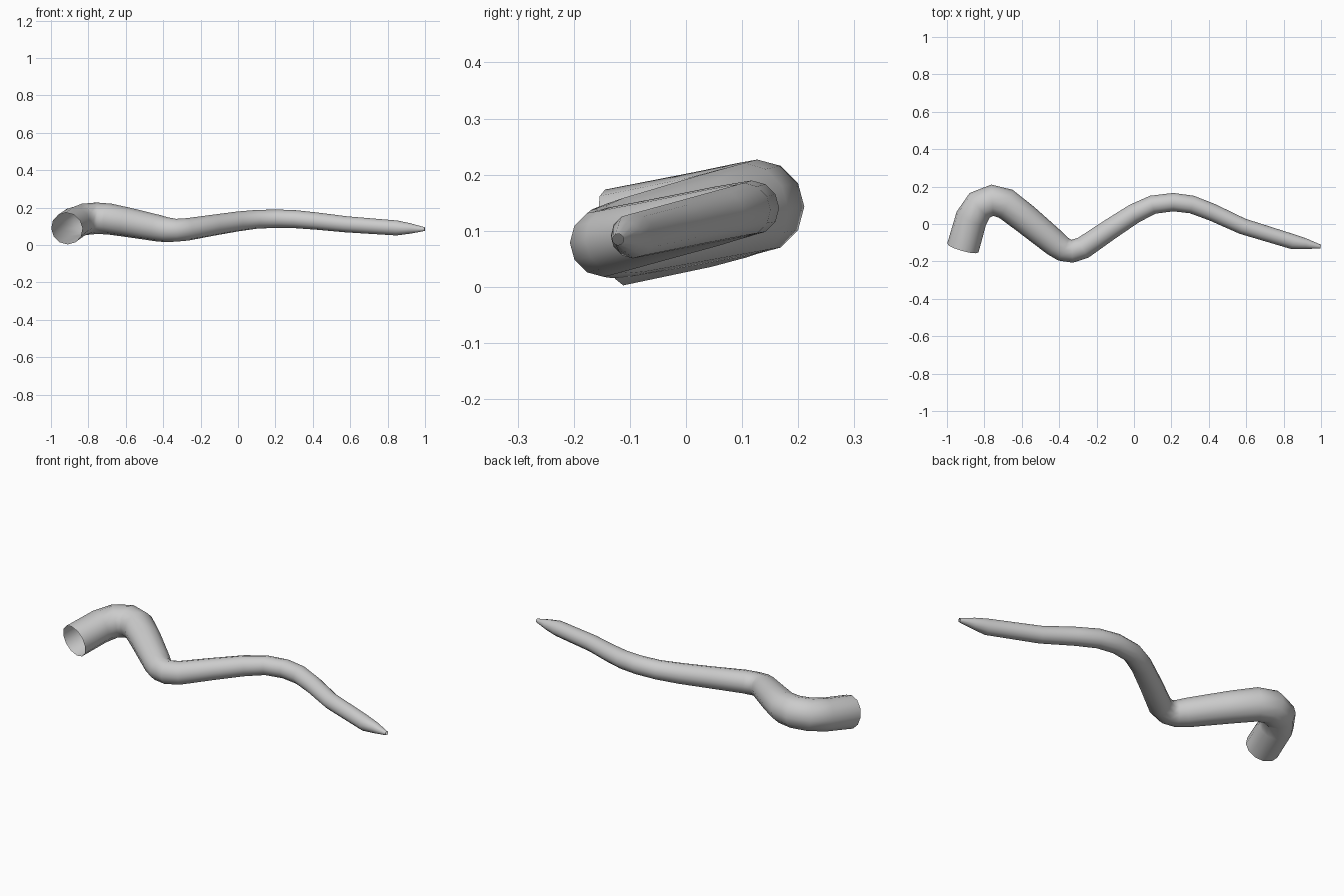
import bpy

if "Cube" in bpy.data.objects:
    bpy.data.objects.remove(bpy.data.objects["Cube"])

# Centre line (x, y) and radius; the path lies in a gently tilted plane
PATH = [
    (-0.915, -0.128, 0.087), (-0.87, 0.03, 0.086), (-0.825, 0.10, 0.085),
    (-0.757, 0.127, 0.084), (-0.685, 0.108, 0.083), (-0.58, 0.027, 0.079),
    (-0.42, -0.105, 0.071), (-0.378, -0.135, 0.066), (-0.33, -0.146, 0.061),
    (-0.27, -0.126, 0.060), (-0.13, -0.03, 0.056), (0.0, 0.055, 0.053),
    (0.10, 0.103, 0.050), (0.21, 0.117, 0.049), (0.31, 0.104, 0.048),
    (0.42, 0.062, 0.046), (0.58, -0.012, 0.043), (0.85, -0.095, 0.040),
    (0.92, -0.106, 0.028), (0.998, -0.121, 0.010),
]


def height(y):
    return 0.113 + 0.235 * y


# Tapered, open-ended tube with 12 sides
curve = bpy.data.curves.new("tentacle", 'CURVE')
curve.dimensions = '3D'
curve.twist_mode = 'Z_UP'
curve.bevel_depth = 1.0
curve.bevel_resolution = 4
curve.use_fill_caps = False

spline = curve.splines.new('POLY')
spline.points.add(len(PATH) - 1)
for point, (x, y, r) in zip(spline.points, PATH):
    point.co = (x, y, height(y), 1)
    point.radius = r
spline.points[0].co.z = 0.088
spline.use_smooth = True

tentacle = bpy.data.objects.new("tentacle", curve)
bpy.context.collection.objects.link(tentacle)

# Turn into a smooth mesh
bpy.context.view_layer.objects.active = tentacle
tentacle.select_set(True)
bpy.ops.object.convert(target='MESH')
bpy.ops.object.shade_smooth()
